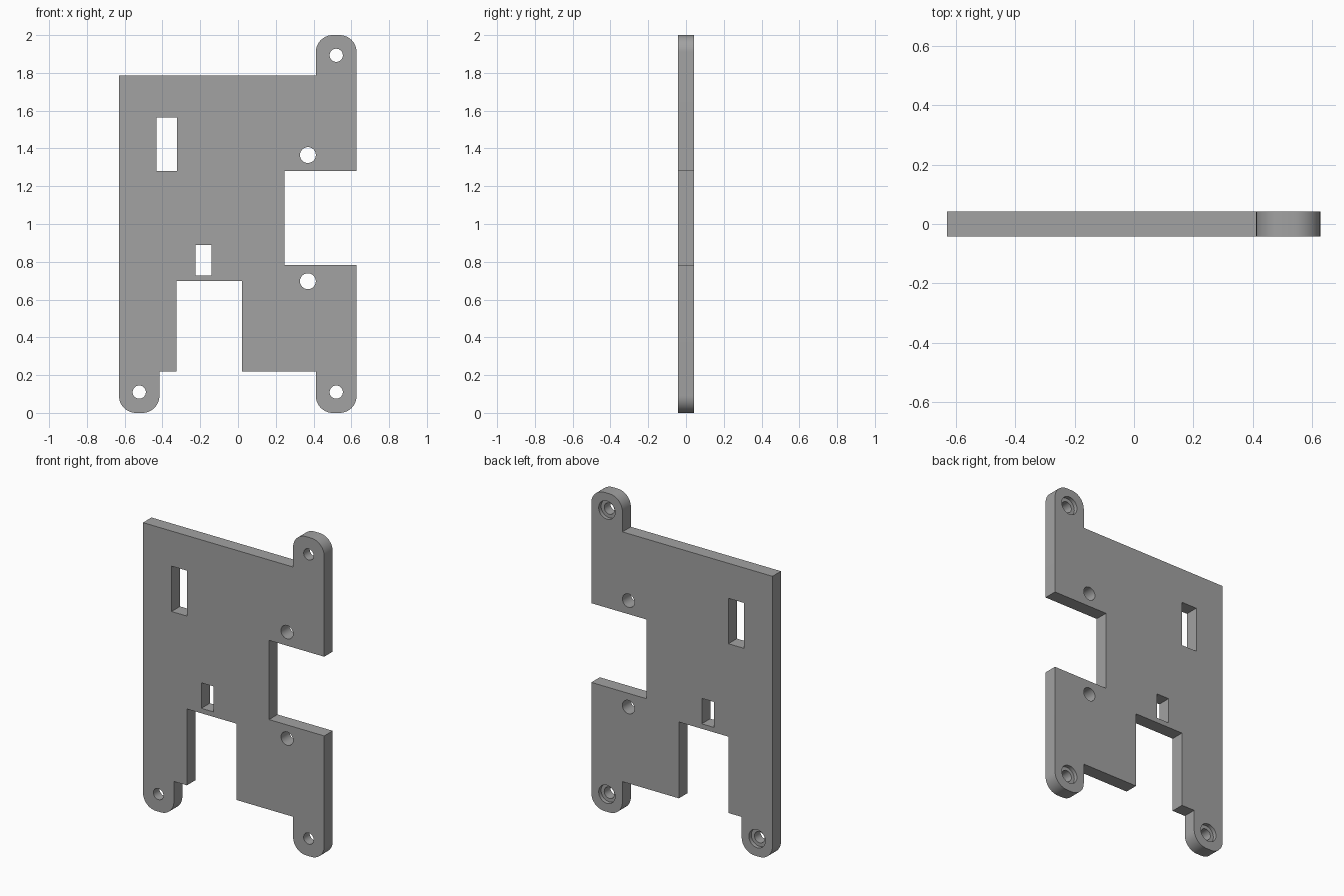
import bpy, bmesh, math
from mathutils import Matrix, Vector

cube = bpy.data.objects.get("Cube")
if cube:
    bpy.data.objects.remove(cube, do_unlink=True)

HALF = 0.042      # half of the plate thickness
R = 0.09          # rounding of the mounting ears

grey = bpy.data.materials.new("plain grey")
grey.use_nodes = True
grey.diffuse_color = (0.36, 0.36, 0.36, 1)
grey.node_tree.nodes["Principled BSDF"].inputs["Base Color"].default_value = grey.diffuse_color


def make_object(name, bm):
    bmesh.ops.recalc_face_normals(bm, faces=bm.faces)
    mesh = bpy.data.meshes.new(name)
    bm.to_mesh(mesh)
    bm.free()
    obj = bpy.data.objects.new(name, mesh)
    bpy.context.collection.objects.link(obj)
    mesh.materials.append(grey)
    return obj


def arc(cx, cz, start, steps=12):
    """Quarter turn, counter-clockwise from the start angle."""
    angles = [math.radians(start + 90 * i / steps) for i in range(steps + 1)]
    return [(cx + R * math.cos(a), cz + R * math.sin(a)) for a in angles]


def ear_end(x0, x1, z, up):
    """Rounded end of an ear, walked counter-clockwise."""
    if up:
        return arc(x1 - R, z - R, 0) + arc(x0 + R, z - R, 90)
    return arc(x0 + R, z + R, 180) + arc(x1 - R, z + R, 270)


def cylinder(bm, x, z, radius, y0, y1):
    place = Matrix.Translation((x, (y0 + y1) / 2, z)) @ Matrix.Rotation(math.pi / 2, 4, 'X')
    bmesh.ops.create_cone(bm, cap_ends=True, segments=40, radius1=radius,
                          radius2=radius, depth=y1 - y0, matrix=place)


def box(bm, x0, x1, z0, z1):
    place = Matrix.Translation(((x0 + x1) / 2, 0, (z0 + z1) / 2)) @ Matrix.Diagonal((x1 - x0, 0.3, z1 - z0, 1))
    bmesh.ops.create_cube(bm, size=1, matrix=place)


# Plate outline with three ears and two notches
outline = (ear_end(-0.63, -0.416, 0, False)
           + [(-0.416, 0.218), (-0.325, 0.218), (-0.325, 0.697), (0.02, 0.697),
              (0.02, 0.218), (0.412, 0.218)]
           + ear_end(0.412, 0.628, 0, False)
           + [(0.628, 0.783), (0.245, 0.783), (0.245, 1.28), (0.628, 1.28)]
           + ear_end(0.412, 0.628, 2, True)
           + [(0.412, 1.785), (-0.63, 1.785)])
bm = bmesh.new()
face = bm.faces.new([bm.verts.new((x, -HALF, z)) for x, z in outline])
extruded = bmesh.ops.extrude_face_region(bm, geom=[face])["geom"]
bmesh.ops.translate(bm, vec=Vector((0, 2 * HALF, 0)),
                    verts=[g for g in extruded if isinstance(g, bmesh.types.BMVert)])
plate = make_object("mounting_plate", bm)

# Windows, plain holes and ear holes
EARS = [(-0.523, 0.11), (0.52, 0.11), (0.52, 1.893)]
bm = bmesh.new()
box(bm, -0.432, -0.324, 1.28, 1.565)
box(bm, -0.225, -0.139, 0.728, 0.888)
for z in (0.697, 1.365):
    cylinder(bm, 0.37, z, 0.042, -0.15, 0.15)
for x, z in EARS:
    cylinder(bm, x, z, 0.035, -0.15, 0.15)
through_cutter = make_object("through_cutter", bm)

# Shallow counterbores on the back of the ears
bm = bmesh.new()
for x, z in EARS:
    cylinder(bm, x, z, 0.057, HALF - 0.024, 0.15)
bore_cutter = make_object("counterbore_cutter", bm)

# Cut, then discard the cutters
bpy.context.view_layer.objects.active = plate
for cutter in (through_cutter, bore_cutter):
    cut = plate.modifiers.new("cut", 'BOOLEAN')
    cut.operation = 'DIFFERENCE'
    cut.solver = 'EXACT'
    cut.object = cutter
    bpy.ops.object.modifier_apply(modifier=cut.name)
    bpy.data.objects.remove(cutter, do_unlink=True)

# Smooth rounded walls, crisp edges
bpy.ops.object.select_all(action='DESELECT')
plate.select_set(True)
bpy.ops.object.shade_smooth_by_angle(angle=math.radians(30))
